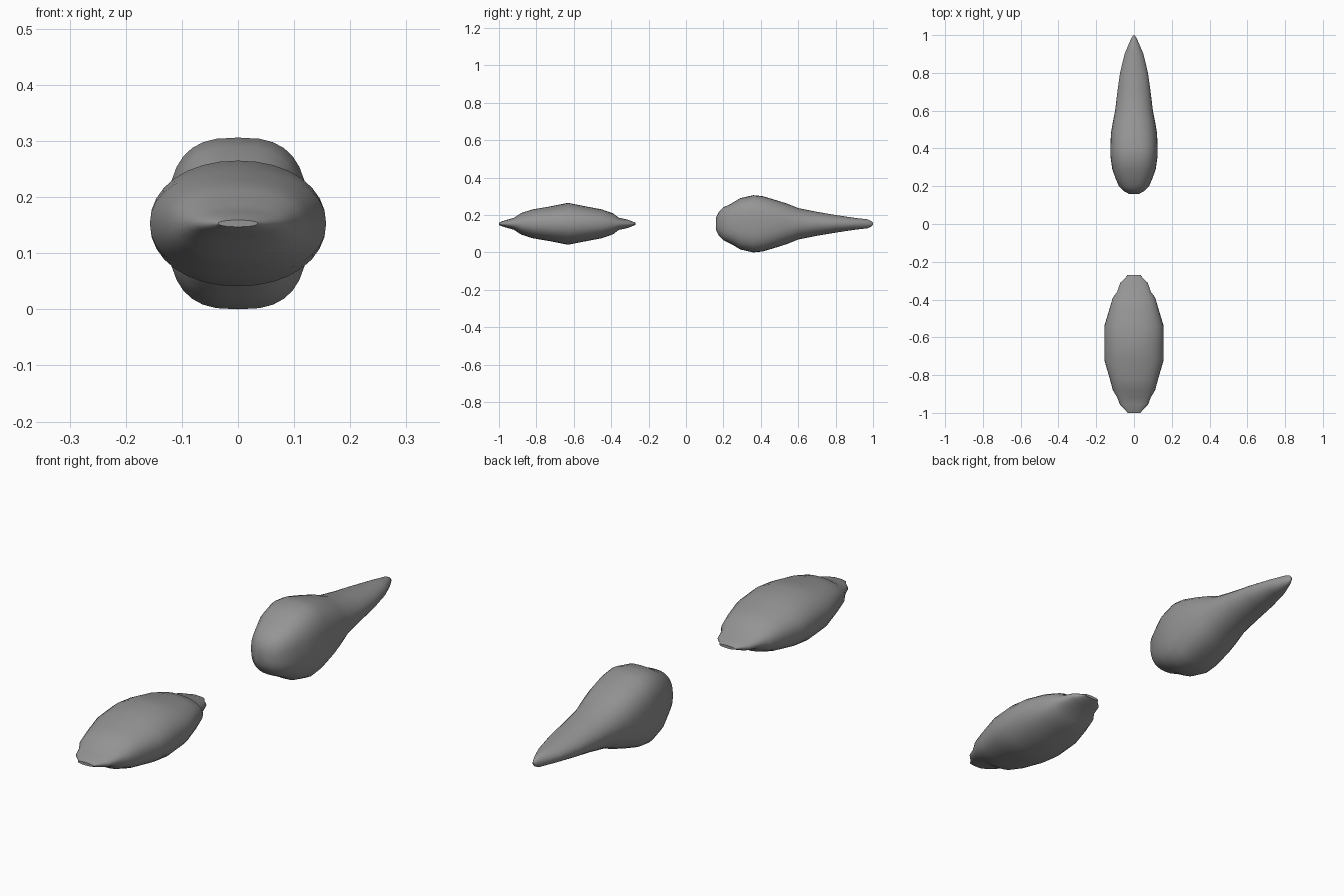
import bpy, bmesh, math

grey = bpy.data.materials.new("stone grey")
grey.diffuse_color = (0.3, 0.3, 0.3, 1)
ZC = 0.153   # height of both long axes
N = 32       # points around each section


def loft(name, stations):
    """Skin superellipse sections (y, half width, half height, exponent)."""
    bm = bmesh.new()
    rings = []
    for y, w, h, e in stations:
        ring = []
        for i in range(N):
            a = 2 * math.pi * i / N
            c, s = math.cos(a), math.sin(a)
            x = math.copysign(abs(c) ** (2 / e), c) * w
            z = math.copysign(abs(s) ** (2 / e), s) * h
            ring.append(bm.verts.new((x, y, ZC + z)))
        rings.append(ring)
    for a, b in zip(rings, rings[1:]):
        for i in range(N):
            j = (i + 1) % N
            bm.faces.new((a[i], a[j], b[j], b[i]))
    bm.faces.new(rings[0])
    bm.faces.new(rings[-1])
    bmesh.ops.recalc_face_normals(bm, faces=bm.faces)
    me = bpy.data.meshes.new(name)
    bm.to_mesh(me)
    bm.free()
    me.materials.append(grey)
    ob = bpy.data.objects.new(name, me)
    bpy.context.collection.objects.link(ob)
    bpy.context.view_layer.objects.active = ob
    ob.select_set(True)
    bpy.ops.object.shade_smooth_by_angle(angle=math.radians(50))
    ob.select_set(False)


# front lens-shaped pod with flat, wide tips
loft("front_pod", [
    (-1.00, 0.035, 0.006, 2.2), (-0.985, 0.045, 0.013, 2.2),
    (-0.955, 0.075, 0.022, 2.2), (-0.92, 0.088, 0.032, 2.2),
    (-0.88, 0.112, 0.058, 2.2), (-0.82, 0.128, 0.077, 2.3),
    (-0.72, 0.157, 0.094, 2.2), (-0.63, 0.157, 0.112, 2.1),
    (-0.54, 0.157, 0.094, 2.2), (-0.45, 0.130, 0.077, 2.3),
    (-0.39, 0.112, 0.056, 2.2), (-0.36, 0.090, 0.033, 2.2),
    (-0.31, 0.072, 0.022, 2.2), (-0.285, 0.045, 0.012, 2.2),
    (-0.27, 0.035, 0.006, 2.2)])

# rear teardrop pod, tapering to a pointed tail
loft("rear_pod", [
    (0.16, 0.028, 0.032, 2.3), (0.175, 0.055, 0.062, 2.4),
    (0.20, 0.080, 0.088, 2.6), (0.24, 0.097, 0.107, 2.7),
    (0.29, 0.115, 0.137, 2.7), (0.36, 0.125, 0.153, 2.8),
    (0.41, 0.125, 0.148, 2.7), (0.48, 0.122, 0.127, 2.5),
    (0.54, 0.112, 0.108, 2.3), (0.60, 0.100, 0.084, 2.1),
    (0.70, 0.088, 0.064, 2.0), (0.80, 0.074, 0.047, 2.0),
    (0.90, 0.050, 0.032, 2.0), (0.97, 0.020, 0.024, 2.0),
    (0.99, 0.010, 0.015, 2.0), (1.00, 0.003, 0.004, 2.0)])
